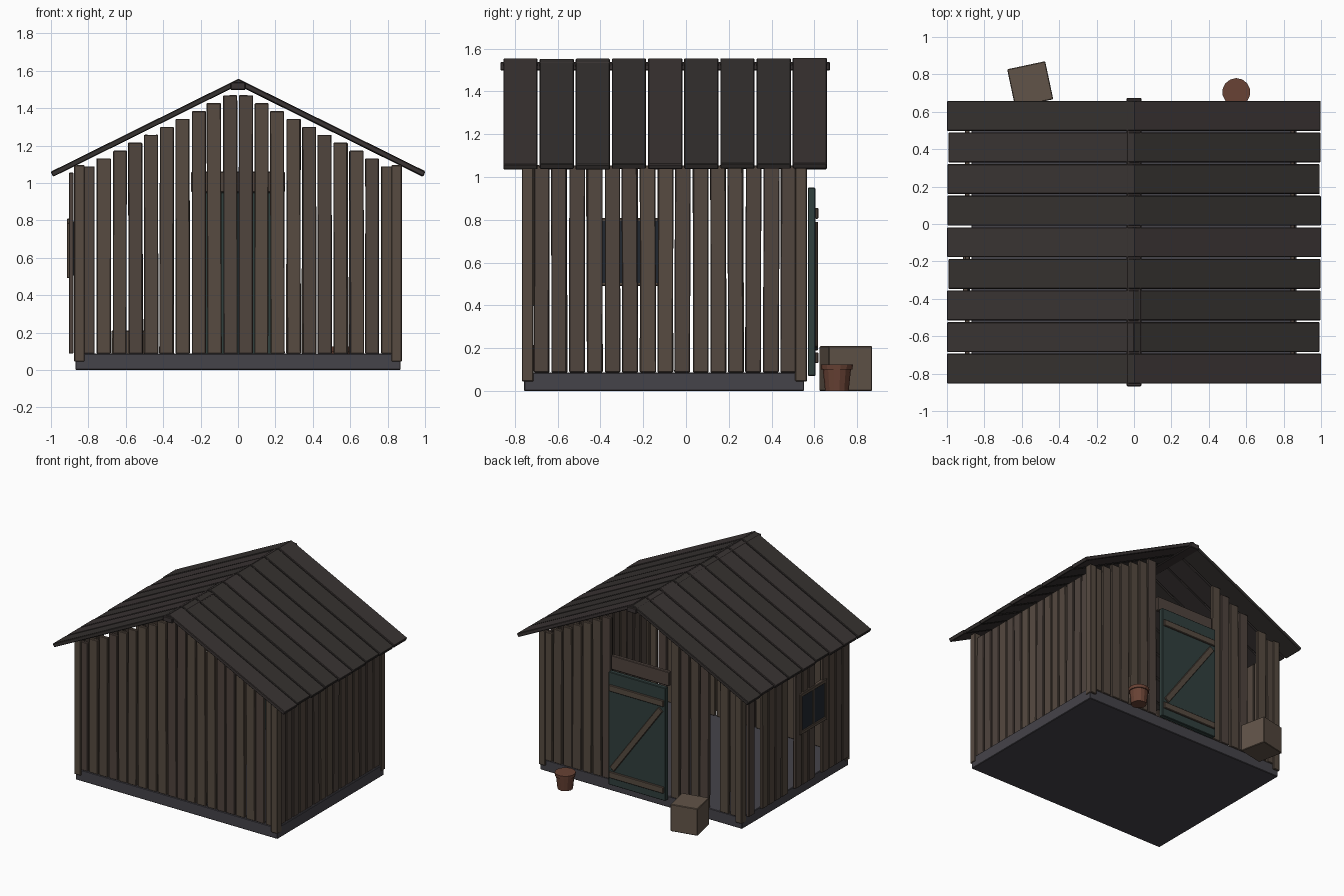
import bpy, math, random
from mathutils import Matrix

if "Cube" in bpy.data.objects:
    bpy.data.objects.remove(bpy.data.objects["Cube"])

random.seed(4)


def mat(name, r, g, b):
    m = bpy.data.materials.new(name)
    m.diffuse_color = (r, g, b, 1)
    m.use_nodes = True
    m.node_tree.nodes["Principled BSDF"].inputs["Base Color"].default_value = m.diffuse_color
    return m


BROWNS = [mat("wood_a", 0.095, 0.07, 0.053), mat("wood_b", 0.08, 0.058, 0.048),
          mat("wood_c", 0.088, 0.065, 0.05)]
ROOFS = [mat("roof_a", 0.042, 0.034, 0.033), mat("roof_b", 0.036, 0.031, 0.029)]
STONE = mat("stone", 0.06, 0.057, 0.068)
GREEN = mat("door_green", 0.03, 0.05, 0.047)
GLASS = mat("dark_glass", 0.015, 0.02, 0.03)
CRATE = mat("crate_wood", 0.12, 0.088, 0.065)
CLAY = mat("clay", 0.14, 0.055, 0.035)


def box(name, center, size, material, rot=(0, 0, 0), bevel=0.004):
    bpy.ops.mesh.primitive_cube_add(size=1, location=center, rotation=rot)
    o = bpy.context.object
    o.name = name
    o.data.transform(Matrix.Diagonal((*size, 1)))
    o.data.materials.append(material)
    if bevel:
        b = o.modifiers.new("bevel", "BEVEL")
        b.width, b.segments = bevel, 1
    return o


def jitter(a):
    return random.uniform(-a, a)


YC = -0.0975          # centre of the shed in depth
BASE = 0.087          # top of the slab

# Floor slab
box("floor_slab", (0, YC - 0.005, BASE / 2), (1.74, 1.31, BASE), STONE)

# Corner posts
for sx in (-1, 1):
    for y in (-0.74, 0.538):
        box("corner_post", (sx * 0.848, y, 0.57), (0.055, 0.055, 1.05), BROWNS[0])

# Gable boards, stepped under the roof; the door gable leaves the door bay
# open and lacks one board
for i in range(20):
    x = (i - 9.5) * 0.0845
    top = 1.49 - 0.5 * abs(x)
    for wall, y in (("front", -0.745), ("back", 0.545)):
        if wall == "back" and (abs(x) < 0.25 or i == 2):
            continue
        box(wall + "_board", (x + jitter(0.002), y, (BASE + top) / 2),
            (0.075 + jitter(0.002), 0.025, top - BASE), random.choice(BROWNS),
            (0, jitter(0.004), 0))

# Side boards; the left wall lacks three
for i in range(15):
    y = YC + (i - 7) * 0.0825
    for wall, x in (("left", -0.892), ("right", 0.848)):
        if wall == "left" and i in (4, 8, 13):
            continue
        box(wall + "_board", (x, y + jitter(0.002), (BASE + 1.055) / 2),
            (0.025, 0.073 + jitter(0.002), 1.055 - BASE), random.choice(BROWNS),
            (jitter(0.005), 0, 0))

# Roof planks on both slopes
ANG = math.atan(0.495)
LEN, THICK = 1.113, 0.028
for i in range(9):
    y = YC + (i - 4) * 0.169
    for s in (-1, 1):
        length = LEN + jitter(0.006)
        d = length / 2
        lift = jitter(0.003)
        cx = d * math.cos(ANG) - THICK / 2 * math.sin(ANG)
        cz = 1.556 + lift - d * math.sin(ANG) - THICK / 2 * math.cos(ANG)
        box("roof_plank", (s * cx, y, cz), (length, 0.16, THICK),
            random.choice(ROOFS), (0, s * ANG, 0))

# Ridge beam
box("ridge_beam", (0, YC, 1.518), (0.08, 1.54, 0.04), ROOFS[0])

# Door, lintel and bracing
box("door", (0, 0.587, 0.51), (0.49, 0.036, 0.88), GREEN)
box("door_lintel", (0, 0.55, 1.005), (0.5, 0.03, 0.11), BROWNS[1])
for z in (0.155, 0.83):
    box("door_batten", (0, 0.611, z), (0.47, 0.016, 0.05), BROWNS[0])
dx, dz = -0.42, 0.58
box("door_brace", (0, 0.61, 0.49), (math.hypot(dx, dz), 0.014, 0.045), BROWNS[0],
    (0, -math.atan2(dz, dx), 0))

# Left window: panes, frame and mullion
WY, WZ, W, H = -0.27, 0.65, 0.30, 0.29
box("window_pane", (-0.893, WY, WZ), (0.03, W, H), GLASS, bevel=0)
for s in (-1, 1):
    box("window_rail", (-0.9, WY, WZ + s * H / 2), (0.03, W + 0.03, 0.028), BROWNS[0])
    box("window_stile", (-0.9, WY + s * W / 2, WZ), (0.03, 0.028, H), BROWNS[0])
box("window_mullion", (-0.9, WY, WZ), (0.026, 0.022, H), BROWNS[0])

# Crate beside the door
box("crate", (-0.555, 0.747, 0.105), (0.208, 0.208, 0.21), CRATE, (0, 0, math.radians(12)))

# Clay pot with a rim
for name, r1, r2, z0, z1 in (("pot_body", 0.055, 0.068, 0, 0.12),
                             ("pot_rim", 0.073, 0.075, 0.1, 0.125)):
    bpy.ops.mesh.primitive_cone_add(vertices=14, radius1=r1, radius2=r2, depth=z1 - z0,
                                    location=(0.547, 0.705, (z0 + z1) / 2))
    bpy.context.object.name = name
    bpy.context.object.data.materials.append(CLAY)
